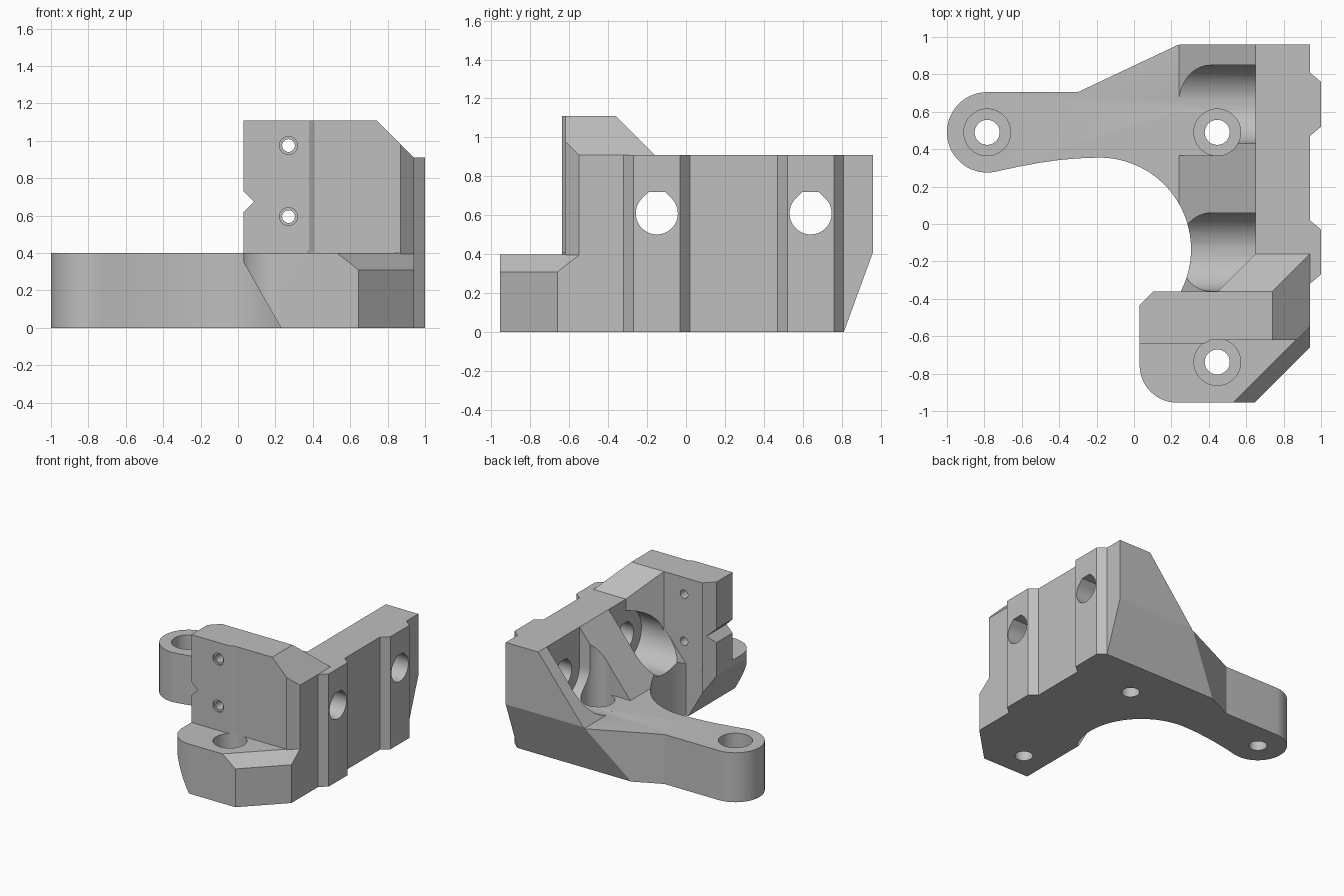
import bpy, bmesh, math
from mathutils import Vector

if "Cube" in bpy.data.objects:
    bpy.data.objects.remove(bpy.data.objects["Cube"])

R2 = math.sqrt(0.5)
# Two profile directions and an extrusion direction for each kind of prism
AXES = {
    'Z': ((1, 0, 0), (0, 1, 0), (0, 0, 1)),
    'Y': ((1, 0, 0), (0, 0, 1), (0, 1, 0)),
    'X': ((0, 1, 0), (0, 0, 1), (1, 0, 0)),
    'D': ((R2, -R2, 0), (0, 0, 1), (R2, R2, 0)),
}

grey = bpy.data.materials.new("bracket grey")
grey.diffuse_color = (0.52, 0.52, 0.52, 1)
grey.use_nodes = True
grey.node_tree.nodes["Principled BSDF"].inputs["Base Color"].default_value = grey.diffuse_color


def prism(name, pts, axis, lo, hi):
    u, v, w = (Vector(a) for a in AXES[axis])
    bm = bmesh.new()
    ends = [[bm.verts.new(u * a + v * b + w * h) for a, b in pts] for h in (lo, hi)]
    bm.faces.new(ends[0])
    bm.faces.new(ends[1])
    for i in range(len(pts)):
        j = (i + 1) % len(pts)
        bm.faces.new((ends[0][i], ends[0][j], ends[1][j], ends[1][i]))
    bmesh.ops.recalc_face_normals(bm, faces=bm.faces)
    me = bpy.data.meshes.new(name)
    bm.to_mesh(me)
    bm.free()
    me.materials.append(grey)
    ob = bpy.data.objects.new(name, me)
    bpy.context.collection.objects.link(ob)
    return ob


def arc(cx, cy, r, a0, a1, n):
    return [(cx + r * math.cos(math.radians(a0 + (a1 - a0) * i / n)),
             cy + r * math.sin(math.radians(a0 + (a1 - a0) * i / n))) for i in range(n + 1)]


def circle(cx, cy, r, n=48):
    return arc(cx, cy, r, 0, 360, n)[:-1]


def rect(a0, b0, a1, b1):
    return [(a0, b0), (a1, b0), (a1, b1), (a0, b1)]


def combine(ob, other, op):
    other.hide_render = True
    m = ob.modifiers.new("bool", 'BOOLEAN')
    m.operation, m.solver, m.object = op, 'EXACT', other
    bpy.context.view_layer.objects.active = ob
    bpy.ops.object.modifier_apply(modifier=m.name)
    bpy.data.objects.remove(other)


def cut(ob, pts, axis, lo, hi):
    combine(ob, prism("cutter", pts, axis, lo, hi), 'DIFFERENCE')


BOLT_Y = (-0.15, 0.64)       # bolts through the side wall
ARC = (-0.185, -0.135, 0.49)  # large round cut-out

# Base plate with round lug and curved inner edge
outline = (arc(-0.785, 0.49, 0.215, 90, 282, 32)
           + [(-0.62, 0.306), (-0.5, 0.328), (-0.4, 0.342), (-0.3, 0.351)]
           + arc(*ARC, 90, -27.3, 32)
           + [(0.105, -0.36), (0.03, -0.435)]
           + arc(0.23, -0.755, 0.2, 180, 270, 14)
           + [(0.645, -0.955), (0.94, -0.66), (0.94, 0.96), (0.24, 0.96), (-0.3, 0.705)])
bracket = prism("bracket", outline, 'Z', 0, 0.4)
cut(bracket, [(1.0, 0.4555), (1.3, 0.4555), (1.3, 0.1222)], 'D', -1, 1)
cut(bracket, [(-0.05, -0.05), (0.2586, -0.05), (-0.05, 0.49)], 'Y', -1.1, -0.355)

# Side wall with two raised guide pads
side = [(0.65, -0.5), (0.94, -0.5)]
for y in BOLT_Y:
    side += [(0.94, y - 0.17), (1.0, y - 0.12), (1.0, y + 0.12), (0.94, y + 0.17)]
side += [(0.94, 0.96), (0.65, 0.96)]
wall = prism("side_wall", side, 'Z', 0, 0.91)

# Sloped ribs behind the wall, separated by U-shaped bolt pockets
ribs = prism("ribs", [(0.24, 0.3), (0.7, 0.3), (0.7, 0.91), (0.65, 0.91), (0.24, 0.4)],
             'Y', -0.4, 0.96)
for y in BOLT_Y:
    u_shape = arc(y, 0.607, 0.209, 180, 360, 28) + [(y + 0.209, 1.2), (y - 0.209, 1.2)]
    cut(ribs, u_shape, 'X', 0.1, 0.65)
cut(ribs, circle(*ARC, 96), 'Z', 0, 1.2)
cut(ribs, rect(0.1, 0.367, 0.445, 0.6), 'Z', 0.37, 1.2)

# Tall front mounting block with corner web
front = prism("front_block", [
    (0.03, -0.435), (0.03, -0.638), (0.38, -0.638), (0.41, -0.62), (0.87, -0.62),
    (0.94, -0.55), (0.94, -0.16), (0.65, -0.16), (0.45, -0.36), (0.105, -0.36)], 'Z', 0.36, 1.11)
cut(front, [(0.64, 1.21), (1.04, 0.81), (1.04, 1.21)], 'Y', -1, 0.2)
cut(front, [(-0.46, 1.21), (-0.06, 0.81), (-0.06, 1.21)], 'X', -0.2, 1.2)
cut(front, circle(-0.15, 0.607, 0.209, 56), 'X', 0.1, 0.65)
cut(front, [(0.02, 0.741), (0.085, 0.675), (0.02, 0.609)], 'Y', -0.8, -0.2)
for z in (0.595, 0.975):
    cut(front, circle(0.27, z, 0.034, 32), 'Y', -0.8, -0.2)
    cut(front, circle(0.27, z, 0.048, 32), 'Y', -0.8, -0.623)

for part in (wall, ribs, front):
    combine(bracket, part, 'UNION')

# Undercut of the rear lower edge
cut(bracket, [(0.7734, -0.1), (1.2, -0.1), (1.2, 1.066)], 'X', -0.6, 1.2)

# Counterbored vertical screw holes
for x, y, top in ((-0.785, 0.49, 0.6), (0.445, 0.49, 1.2), (0.445, -0.738, 0.41)):
    cut(bracket, circle(x, y, 0.125), 'Z', 0.2, top)
    cut(bracket, circle(x, y, 0.067, 32), 'Z', -0.1, 0.3)

# Flat-topped teardrop bolt holes through the side wall
for y in BOLT_Y:
    cut(bracket, arc(y, 0.61, 0.108, 135, 405, 36) + [(y + 0.042, 0.72), (y - 0.042, 0.72)],
        'X', 0.6, 1.1)

# Smooth curved faces, keep edges sharp
bpy.ops.object.select_all(action='DESELECT')
bracket.select_set(True)
bpy.context.view_layer.objects.active = bracket
bpy.ops.object.shade_smooth_by_angle(angle=math.radians(15))
